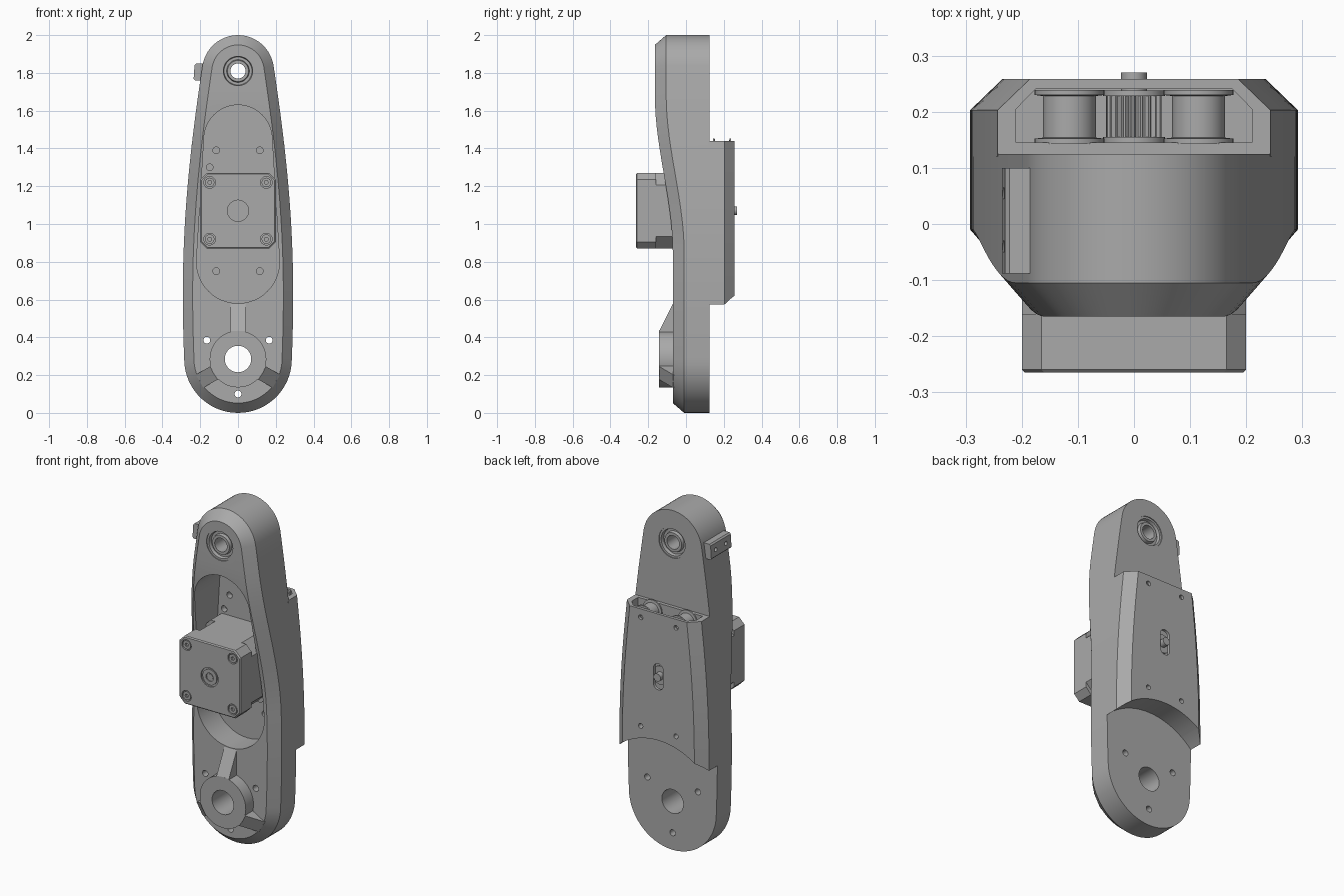
import bpy, bmesh
from math import sin, cos, pi, radians, sqrt
from mathutils import Matrix

cube = bpy.data.objects.get("Cube")
if cube:
    bpy.data.objects.remove(cube)

grey = bpy.data.materials.new("machined grey")
grey.use_nodes = True
grey.diffuse_color = (0.4, 0.4, 0.4, 1)
grey.node_tree.nodes["Principled BSDF"].inputs["Base Color"].default_value = (0.4, 0.4, 0.4, 1)


def make(name, verts, faces):
    bm = bmesh.new()
    vs = [bm.verts.new(v) for v in verts]
    for f in faces:
        bm.faces.new([vs[i] for i in f])
    bmesh.ops.recalc_face_normals(bm, faces=bm.faces)
    mesh = bpy.data.meshes.new(name)
    bm.to_mesh(mesh)
    bm.free()
    mesh.materials.append(grey)
    ob = bpy.data.objects.new(name, mesh)
    bpy.context.collection.objects.link(ob)
    return ob


def loft(name, loops, cap_start=True, strip_end=False, closed=False):
    """Bridge equal loops; cap the ends with one face or mirrored strips."""
    n, m = len(loops[0]), len(loops)
    faces = []
    for k in range(m if closed else m - 1):
        a, b = k * n, (k + 1) % m * n
        faces += [(a + i, a + (i + 1) % n, b + (i + 1) % n, b + i) for i in range(n)]
    if not closed:
        faces.append(tuple(range(n)))
        e = (m - 1) * n
        if strip_end:
            for i in range(n // 2):
                f = [e + i, e + i + 1, e + n - i - 1, e + (n - i) % n]
                faces.append(tuple(dict.fromkeys(f)))
        else:
            faces.append(tuple(range(e, e + n)))
    return make(name, [v for lp in loops for v in lp], faces)


def prism(name, pts, y0, y1):
    return loft(name, [[(x, y, z) for x, z in pts] for y in (y0, y1)])


def circle(x, z, r, n=48):
    return [(x + r * cos(2 * pi * i / n), z + r * sin(2 * pi * i / n)) for i in range(n)]


def lathe(name, profile, x, z, n=48):
    """Spin a closed (radius, y) profile about an axis along y."""
    loops = []
    for i in range(n):
        a = 2 * pi * i / n
        loops.append([(x + r * cos(a), y, z + r * sin(a)) for r, y in profile])
    return loft(name, loops, closed=True)


def cut(ob, *cutters):
    for c in cutters:
        c.hide_render = True
        mod = ob.modifiers.new("cut", "BOOLEAN")
        mod.operation, mod.object, mod.solver = "DIFFERENCE", c, "EXACT"
        bpy.context.view_layer.objects.active = ob
        bpy.ops.object.modifier_apply(modifier=mod.name)
        bpy.data.objects.remove(c)


def hole(x, z, r, y0=-0.5, y1=0.5, n=24):
    return prism("hole_cutter", circle(x, z, r, n), y0, y1)


HUB, TIP, MOTOR = 0.285, 1.81, 1.07


def side(t):
    p = ((0.285, HUB), (0.305, 0.8), (0.285, 1.2), (0.188, 1.84))
    w = ((1 - t) ** 3, 3 * t * (1 - t) ** 2, 3 * t * t * (1 - t), t ** 3)
    return tuple(sum(k * q[j] for k, q in zip(w, p)) for j in (0, 1))


def front(z):
    t = min(max((z - 0.85) / 0.83, 0), 1)
    return -0.07 - 0.095 * t * t * (3 - 2 * t)


# Arm body: tapered outline, chamfered front that swells towards the tip
half = [(0.285 * cos(a), HUB + 0.285 * sin(a)) for a in (radians(-90 + 6 * i) for i in range(15))]
half += [side(i / 28) for i in range(29)]
half += [(0.19 * cos(a), TIP + 0.19 * sin(a)) for a in (radians(9 + 81 * i / 14) for i in range(1, 15))]
half[0], half[-1] = (0, 0), (0, 2)
outline = half + [(-x, z) for x, z in half[-2:0:-1]]
inner = []
for i, (x, z) in enumerate(outline):
    (ax, az), (bx, bz) = outline[i - 1], outline[(i + 1) % len(outline)]
    dx, dz = bx - ax, bz - az
    d = 0.052 / sqrt(dx * dx + dz * dz)
    inner.append((x - dz * d, z + dx * d))
body = loft("arm_body", [[(x, 0.125, z) for x, z in outline],
                         [(x, front(z) + 0.06, z) for x, z in outline],
                         [(x, front(z), z) for x, z in inner]], strip_end=True)

# Motor pocket
pocket = [(0.22 * cos(a), 0.8 + 0.22 * sin(a)) for a in (pi + pi * i / 24 for i in range(25))]
pocket += [(0.18 * cos(a), 1.45 + 0.18 * sin(a)) for a in (pi * i / 24 for i in range(25))]
cut(body, prism("pocket_cutter", pocket, -0.4, 0.085))

# Hub with three sloping ribs
hub = prism("hub_boss", circle(0, HUB, 0.15), -0.142, 0.0)
ribs = []
for angle, end in ((90, 0.295), (210, 0.235), (330, 0.235)):
    prof = [(0.1, -0.142), (0.148, -0.142), (end, -0.068), (end, -0.05), (0.1, -0.05)]
    rib = loft("hub_rib", [[(r, y, s) for r, y in prof] for s in (-0.04, 0.04)])
    rib.data.transform(Matrix.Translation((0, 0, HUB)) @ Matrix.Rotation(-radians(angle), 4, "Y"))
    ribs.append(rib)
for part in [body, hub] + ribs:
    cut(part, hole(0, HUB, 0.07, n=48))

# Bolt holes and bearing seat
bolts = [(s * 0.115, z) for s in (-1, 1) for z in (0.75, 1.39)]
for x, z in bolts + [(-0.165, 0.385), (0.165, 0.385), (0, 0.1), (-0.15, 1.3)]:
    cut(body, hole(x, z, 0.018))
cut(body, hole(0, TIP, 0.09, n=48))

# Tip bearing, the same on both faces
face = [(0.04, 0.13), (0.056, 0.13), (0.06, 0.112), (0.074, 0.112), (0.078, 0.13), (0.093, 0.13)]
lathe("tip_bearing", [(r, y - 0.01) for r, y in face] + [(r, -0.03 - y) for r, y in face[::-1]], 0, TIP)

# Belt housing on the back, following the arm outline
loops = []
for w, z in [side(0.08 + i * 0.03) for i in range(24)] + [(0.243, 1.44)]:
    if z < 1.42 or z == 1.44:
        sec = [(w, 0.12), (w, 0.203), (w - 0.057, 0.258)]
        loops.append([(x, y, z) for x, y in sec] + [(-x, y, z) for x, y in sec[::-1]])
housing = loft("belt_housing", loops)
cavity = [(0.21, 0.145), (0.21, 0.205), (0.175, 0.241)]
cavity += [(-x, y) for x, y in cavity[::-1]]
cut(housing, hole(0, HUB, 0.41, n=96),
    loft("cavity_cutter", [[(x, y, z) for x, y in cavity] for z in (0.85, 1.6)]))
slot = [(0.032 * cos(a), MOTOR + (0.045 if a < pi else -0.045) + 0.032 * sin(a))
        for a in (pi * (i + 0.5) / 12 for i in range(24))]
cut(housing, prism("slot_cutter", slot, 0.2, 0.4))
for x, z in bolts:
    cut(housing, hole(x, z, 0.014, y0=0.13))

# Belt idlers and toothed drive pulley
spool = [(0.012, 0.143), (0.062, 0.143), (0.062, 0.152), (0.047, 0.154),
         (0.047, 0.228), (0.062, 0.23), (0.062, 0.239), (0.012, 0.239)]
for name, x in (("left_idler", 0.115), ("right_idler", -0.115)):
    lathe(name, spool, x, 1.39)
teeth = []
for i in range(80):
    r = 0.05 if i % 4 < 2 else 0.043
    teeth.append((r * cos(pi * i / 40), MOTOR + r * sin(pi * i / 40)))
prism("drive_pulley", teeth, 0.15, 0.232)
for y in (0.145, 0.228):
    prism("pulley_flange", circle(0, MOTOR, 0.055), y, y + 0.01)
prism("motor_shaft", circle(0, MOTOR, 0.023, 24), 0.05, 0.27)


# Motor: two end caps around a more deeply chamfered core
def square(s, c):
    return [(s, MOTOR + s - c), (s - c, MOTOR + s), (c - s, MOTOR + s), (-s, MOTOR + s - c),
            (-s, MOTOR - s + c), (c - s, MOTOR - s), (s - c, MOTOR - s), (s, MOTOR - s + c)]


stations = [(-0.265, 0.194, 0.034), (-0.259, 0.2, 0.035), (-0.16, 0.2, 0.035), (-0.16, 0.2, 0.064),
            (-0.02, 0.2, 0.064), (-0.02, 0.2, 0.035), (0.085, 0.2, 0.035)]
motor = loft("motor", [[(x, y, z) for x, z in square(s, c)] for y, s, c in stations])
corners = [(sx * 0.15, MOTOR + sz * 0.15) for sx in (-1, 1) for sz in (-1, 1)]
for x, z in corners:
    cut(motor, hole(x, z, 0.031, y1=-0.25))
    head = prism("motor_screw", circle(x, z, 0.025, 24), -0.264, -0.24)
    cut(head, hole(x, z, 0.011, y1=-0.252, n=6))
cut(motor, hole(0, MOTOR, 0.056, y1=-0.257, n=48))
lathe("motor_end_bearing", [(0.024, -0.25), (0.024, -0.264), (0.046, -0.264), (0.046, -0.25)], 0, MOTOR)
prism("motor_rear_shaft", circle(0, MOTOR, 0.018, 24), -0.26, -0.25)

# Small sensor block on the right of the tip
block = [(-0.18, 1.76), (-0.228, 1.76), (-0.235, 1.768), (-0.23, 1.842), (-0.222, 1.85), (-0.18, 1.85)]
sensor = prism("sensor_block", block, -0.088, 0.1)
for y in (-0.04, 0.055):
    bpy.ops.mesh.primitive_cylinder_add(vertices=16, radius=0.012, depth=0.04,
                                        location=(-0.235, y, 1.805), rotation=(0, pi / 2, 0))
    cut(sensor, bpy.context.object)

# Smooth curved walls, crisp edges
bpy.ops.object.select_all(action="DESELECT")
for ob in bpy.context.scene.objects:
    if ob.type == "MESH":
        ob.select_set(True)
        bpy.context.view_layer.objects.active = ob
bpy.ops.object.shade_smooth_by_angle(angle=radians(25))
